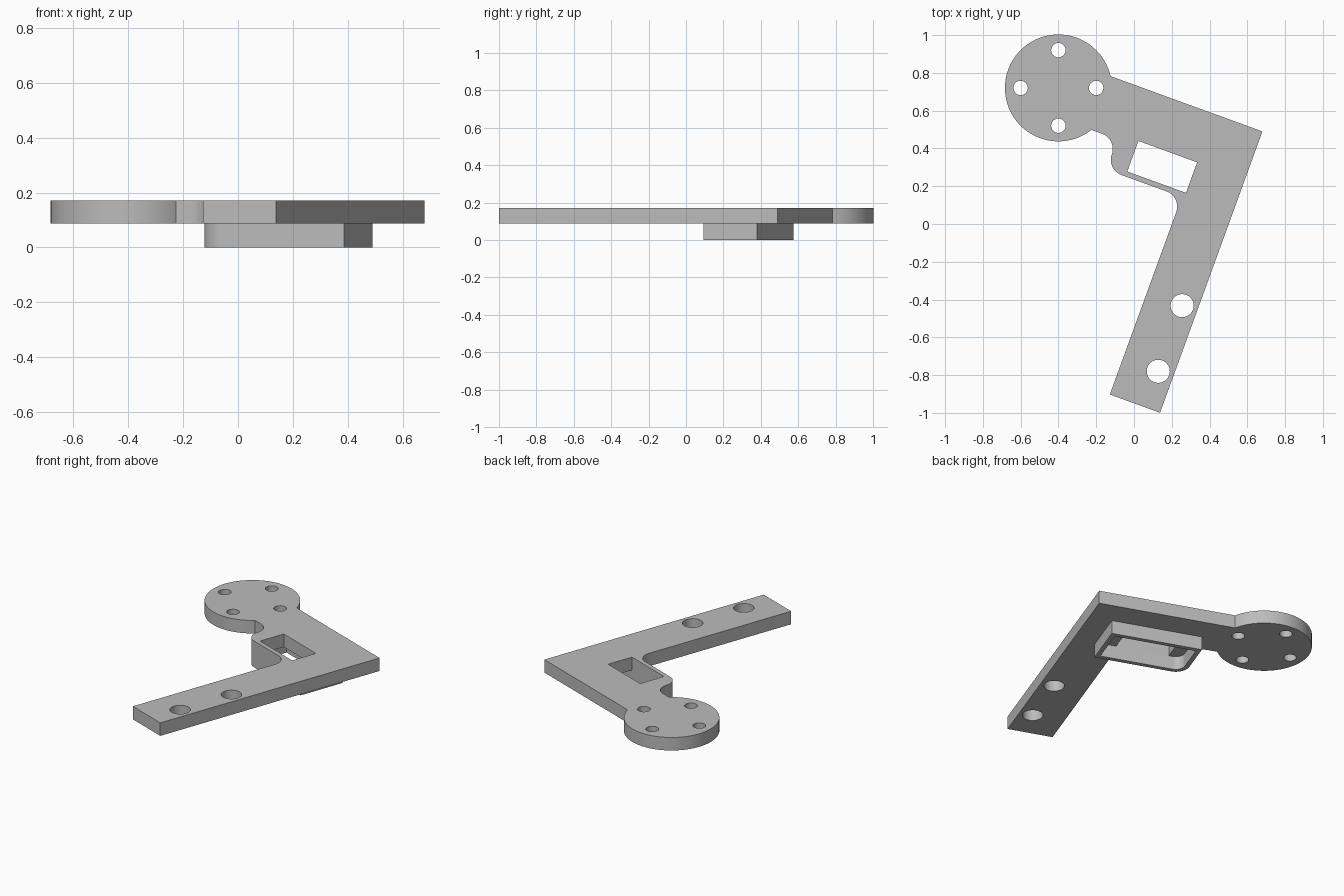
import bpy, bmesh
from math import radians, sin, cos, sqrt, atan2, degrees

old = bpy.data.objects.get("Cube")
if old:
    bpy.data.objects.remove(old, do_unlink=True)

grey = bpy.data.materials.new("plain_grey")
grey.use_nodes = True
colour = (0.5, 0.5, 0.5, 1)
grey.diffuse_color = colour
grey.node_tree.nodes["Principled BSDF"].inputs["Base Color"].default_value = colour


def arc(centre, radius, start, end, steps):
    """Points on an arc, angles in degrees."""
    angles = [radians(start + (end - start) * i / steps) for i in range(steps + 1)]
    return [(centre[0] + radius * cos(a), centre[1] + radius * sin(a)) for a in angles]


def circle(centre, radius, steps=40):
    return arc(centre, radius, 0, 360, steps)[:-1]


def rectangle(u0, u1, v0, v1):
    return [(u0, v0), (u1, v0), (u1, v1), (u0, v1)]


def slab(name, loops, z0, z1):
    """Extrude an outline (first loop) with holes (other loops)."""
    curve = bpy.data.curves.new(name, 'CURVE')
    curve.dimensions = '2D'
    curve.fill_mode = 'BOTH'
    curve.extrude = (z1 - z0) / 2
    for loop in loops:
        spline = curve.splines.new('POLY')
        spline.points.add(len(loop) - 1)
        for point, (u, v) in zip(spline.points, loop):
            point.co = (u, v, 0, 1)
        spline.use_cyclic_u = True
    temp = bpy.data.objects.new(name + "_curve", curve)
    bpy.context.collection.objects.link(temp)
    bpy.context.view_layer.update()
    mesh = bpy.data.meshes.new_from_object(
        temp.evaluated_get(bpy.context.evaluated_depsgraph_get()))
    bpy.data.objects.remove(temp, do_unlink=True)

    bm = bmesh.new()
    bm.from_mesh(mesh)
    bmesh.ops.remove_doubles(bm, verts=bm.verts, dist=0.0002)
    bmesh.ops.recalc_face_normals(bm, faces=bm.faces)
    bm.to_mesh(mesh)
    bm.free()
    mesh.materials.clear()
    mesh.materials.append(grey)

    # The whole bracket is drawn square, from its outer corner, then turned
    obj = bpy.data.objects.new(name, mesh)
    obj.location = (0.68, 0.49, (z0 + z1) / 2)
    obj.rotation_euler.z = radians(-TURN)
    bpy.context.collection.objects.link(obj)
    bpy.ops.object.select_all(action='DESELECT')
    obj.select_set(True)
    bpy.context.view_layer.objects.active = obj
    bpy.ops.object.shade_smooth_by_angle(angle=radians(30))
    return obj


TURN = 20
MID, TOP = 0.087, 0.172
LENGTH, ARM = 1.585, 0.283       # long arm
LOW, LEFT, NECK = -0.472, -0.708, -0.302   # short arm edges
R = 0.085                        # corner fillets
WALL = 0.028
DISC, DISC_R = (-1.094, -0.153), 0.283

# Plate: round flange, short arm and long arm in one outline
up, down = -DISC[1], NECK - DISC[1]
start = degrees(atan2(up, sqrt(DISC_R**2 - up**2)))
end = 360 + degrees(atan2(down, sqrt(DISC_R**2 - down**2)))
outline = [(0, 0)]
outline += arc(DISC, DISC_R, start, end, 72)
outline += arc((LEFT - R, NECK - R), R, 90, 0, 12)
outline += arc((LEFT + R, LOW + R), R, 180, 270, 12)
outline += arc((-ARM - R, LOW - R), R, 90, 0, 12)
outline += [(-ARM, -LENGTH), (0, -LENGTH)]

# Openings: window, four flange holes, two arm holes
holes = [rectangle(-0.6, -0.269, LOW + WALL, -0.272)]
for k in range(4):
    a = radians(TURN + 90 * k)
    holes.append(circle((DISC[0] + 0.2 * cos(a), DISC[1] + 0.2 * sin(a)), 0.038))
for v in (-1.012, -1.382):
    holes.append(circle((-0.084, v), 0.061))
slab("bracket_plate", [outline] + holes, MID, TOP)


# Collar: thin-walled rim below the window, one corner rounded
def rim(inset):
    u0, u1, v0, v1 = LEFT + inset, -0.141 - inset, LOW + inset, -0.168 - inset
    return (arc((LEFT + R, LOW + R), R - inset, 180, 270, 12)
            + [(u1, v0), (u1, v1), (u0, v1)])


slab("lower_collar", [rim(0), rim(WALL)], 0, MID)
